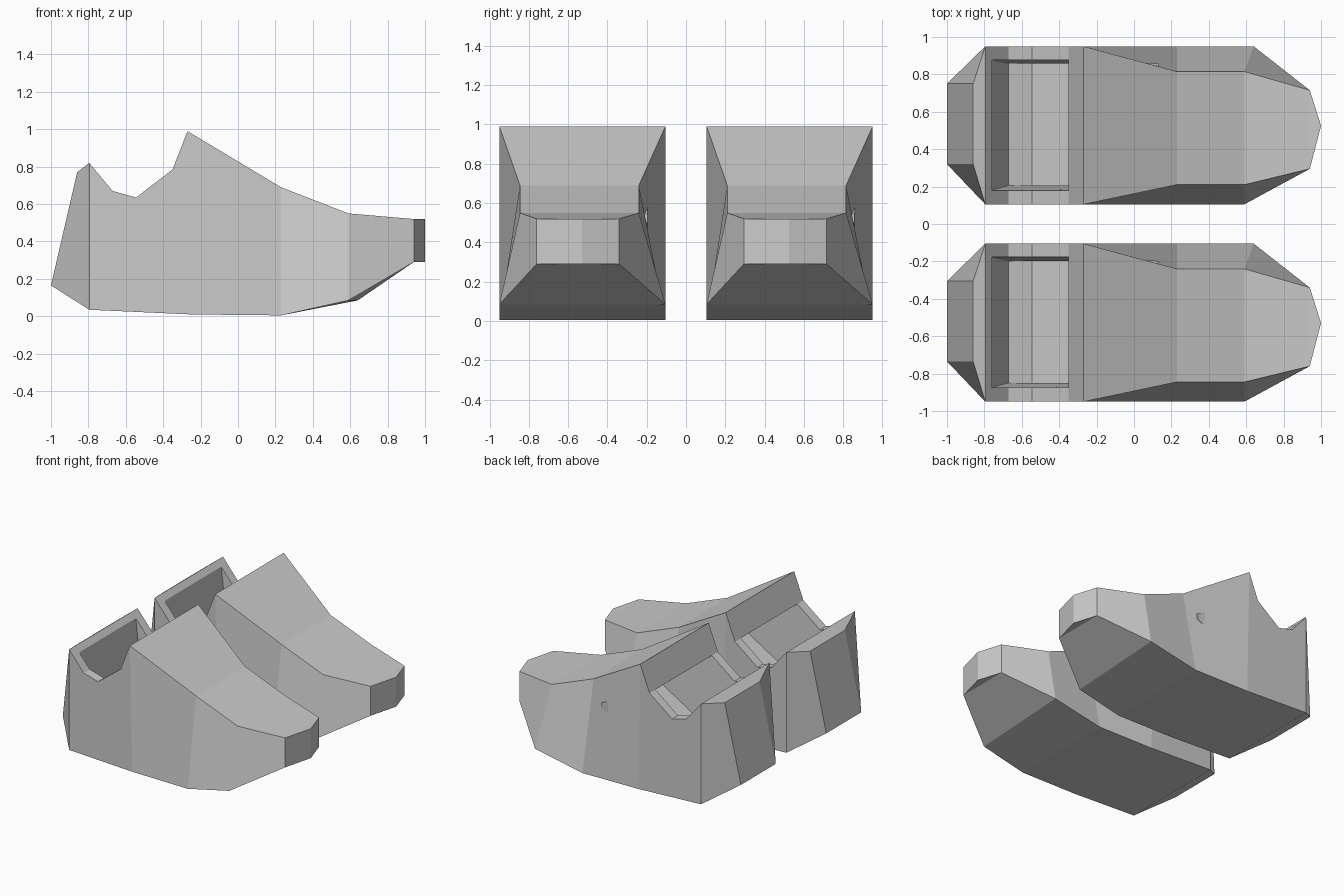
import bpy, bmesh

if "Cube" in bpy.data.objects:
    bpy.data.objects.remove(bpy.data.objects["Cube"])

LO, HI = 0.105, 0.95

# Upper line of the shoe, heel to toe: x, z, low y, high y
TOP = [(-.86, .77, .32, .75), (-.795, .82, LO, HI), (-.67, .67, LO, HI),
       (-.545, .635, LO, HI), (-.35, .785, LO, HI), (-.27, .99, LO, HI),
       (.23, .69, .21, .815), (.59, .55, .21, .815), (.94, .52, .295, .715)]
# Sole line, heel to toe (the outer ball of the foot is set slightly forward)
SOLE = [(-1, .165, .32, .75), (-.795, .035, LO, HI), (-.25, .01, LO, HI),
        (.23, .005, LO, HI), (.59, .085, LO, HI), (.94, .29, .295, .715)]
# Ankle opening and the foot cavity below it: x, z
RIM = [(-.76, .778), (-.67, .67), (-.545, .635), (-.35, .785)]
CAVITY = [(.13, .545), (.13, .50), (-.545, .10), (-.67, .14)]


def build_shoe(name, dy):
    bm = bmesh.new()

    def pair(x, z, lo, hi):
        return bm.verts.new((x, lo + dy, z)), bm.verts.new((x, hi + dy, z))

    top = [pair(*p) for p in TOP]
    sole = [pair(*p) for p in SOLE]
    sole[4][1].co.x = .64
    rim = [pair(x, z, .18, .878) for x, z in RIM]
    inner = [pair(x, z, .205, .858) for x, z in CAVITY]
    tip_t = bm.verts.new((1, .525 + dy, .52))
    tip_b = bm.verts.new((1, .525 + dy, .29))
    face = bm.faces.new

    def strip(a, b):
        face((a[0], a[1], b[1], b[0]))

    # Heel plate, heel top and instep
    strip(sole[0], top[0])
    strip(top[0], top[1])
    for i in (5, 6, 7):
        strip(top[i], top[i + 1])
    # Sole
    for a, b in zip(sole, sole[1:]):
        strip(a, b)
    # Rim around the ankle opening
    strip(top[1], rim[0])
    face((top[4][0], rim[3][0], rim[3][1], top[4][1], top[5][1], top[5][0]))
    for s in (0, 1):
        for i in range(3):
            face((top[i + 1][s], top[i + 2][s], rim[i + 1][s], rim[i][s]))
        # Outer side walls
        face((sole[0][s], sole[1][s], top[1][s], top[0][s]))
        face([sole[1][s], sole[2][s]] + [top[i][s] for i in (5, 4, 3, 2, 1)])
        for i in (2, 3, 4):
            face((sole[i][s], sole[i + 1][s], top[i + 4][s], top[i + 3][s]))
        # Pointed toe
        face((sole[5][s], tip_b, tip_t, top[8][s]))
        # Cavity side walls
        face([p[s] for p in rim + inner])
    face((top[8][0], top[8][1], tip_t))
    face((sole[5][0], sole[5][1], tip_b))
    # Cavity roof, end, floor and back
    loop = [rim[3]] + inner + [rim[0]]
    for a, b in zip(loop, loop[1:]):
        strip(a, b)

    bmesh.ops.recalc_face_normals(bm, faces=bm.faces)
    mesh = bpy.data.meshes.new(name)
    bm.to_mesh(mesh)
    bm.free()
    bpy.context.collection.objects.link(bpy.data.objects.new(name, mesh))


# The pair of shoes, side by side
build_shoe("left_shoe", 0)
build_shoe("right_shoe", -1.055)
